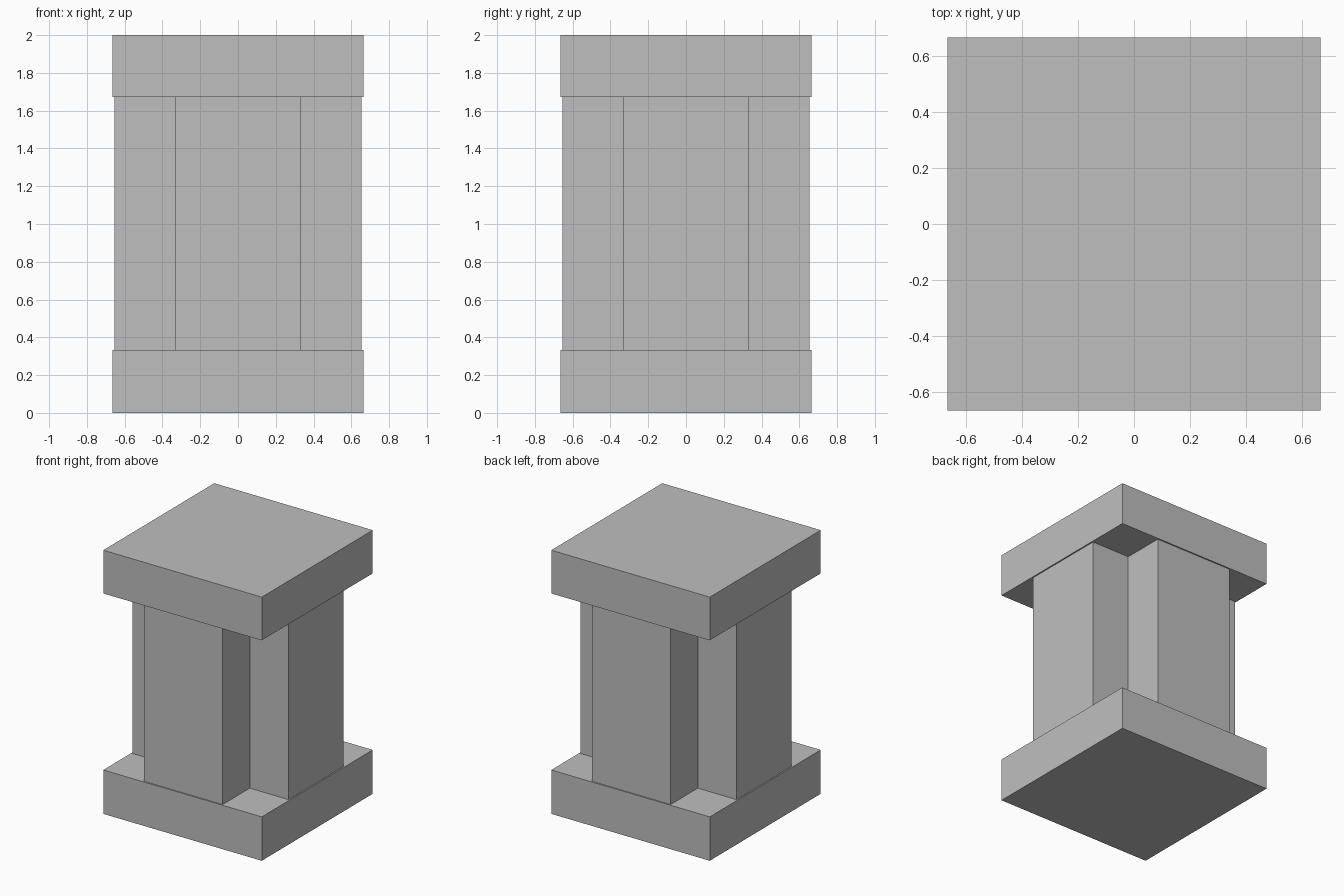
import bpy
import bmesh

cube = bpy.data.objects.get("Cube")
if cube:
    bpy.data.objects.remove(cube, do_unlink=True)

SLAB, REACH, ARM = 0.665, 0.655, 0.33   # half widths
LOW, HIGH, TOP = 0.333, 1.672, 2.0      # heights

stone = bpy.data.materials.new("light_grey_stone")
stone.use_nodes = True
grey = (0.52, 0.52, 0.52, 1)
stone.diffuse_color = grey
stone.node_tree.nodes["Principled BSDF"].inputs["Base Color"].default_value = grey


def prism(name, outline, bottom, top):
    """Extrude a flat outline upwards into a solid."""
    bm = bmesh.new()
    face = bm.faces.new([bm.verts.new((x, y, bottom)) for x, y in outline])
    out = bmesh.ops.extrude_face_region(bm, geom=[face], use_keep_orig=True)
    verts = [g for g in out["geom"] if isinstance(g, bmesh.types.BMVert)]
    bmesh.ops.translate(bm, verts=verts, vec=(0, 0, top - bottom))
    bmesh.ops.recalc_face_normals(bm, faces=bm.faces)
    mesh = bpy.data.meshes.new(name)
    bm.to_mesh(mesh)
    bm.free()
    mesh.materials.append(stone)
    obj = bpy.data.objects.new(name, mesh)
    bpy.context.collection.objects.link(obj)
    return obj


def turned(corner):
    """Repeat one quarter of an outline around the centre."""
    points = []
    for _ in range(4):
        points += corner
        corner = [(-y, x) for x, y in corner]
    return points


# Square base and cap
square = turned([(SLAB, SLAB)])
prism("base_slab", square, 0, LOW)
prism("cap_slab", square, HIGH, TOP)

# Cross-shaped shaft between them
cross = turned([(REACH, ARM), (ARM, ARM), (ARM, REACH)])
prism("cross_shaft", cross, LOW, HIGH)
